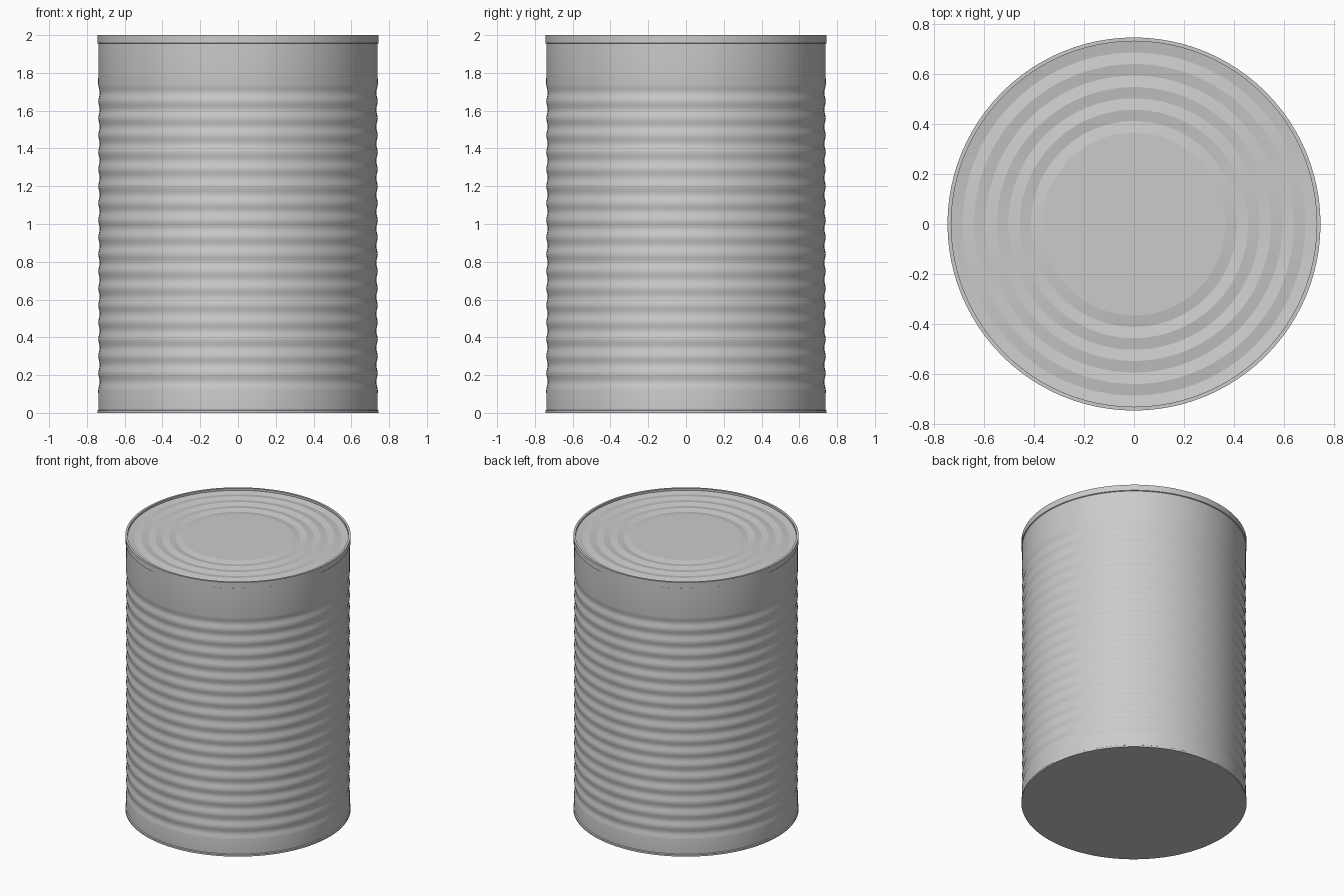
import bpy, bmesh, math

if "Cube" in bpy.data.objects:
    bpy.data.objects.remove(bpy.data.objects["Cube"])

SEGMENTS = 96

metal = bpy.data.materials.new("tin grey")
metal.diffuse_color = (0.6, 0.6, 0.6, 1)
metal.use_nodes = True
metal.node_tree.nodes["Principled BSDF"].inputs["Base Color"].default_value = metal.diffuse_color


def lathe(name, profile, angle):
    """Spin an (r, z) profile round z; r = 0 makes a pole."""
    bm = bmesh.new()
    rings = []
    for r, z in profile:
        if r == 0:
            rings.append([bm.verts.new((0, 0, z))] * SEGMENTS)
        else:
            rings.append([bm.verts.new((r * math.cos(2 * math.pi * i / SEGMENTS),
                                        r * math.sin(2 * math.pi * i / SEGMENTS), z))
                          for i in range(SEGMENTS)])
    for a, b in zip(rings, rings[1:]):
        for i in range(SEGMENTS):
            j = (i + 1) % SEGMENTS
            bm.faces.new(list(dict.fromkeys((a[i], a[j], b[j], b[i]))))
    mesh = bpy.data.meshes.new(name)
    bm.to_mesh(mesh)
    bm.free()
    mesh.materials.append(metal)
    ob = bpy.data.objects.new(name, mesh)
    bpy.context.collection.objects.link(ob)
    mesh.shade_smooth()
    bpy.context.view_layer.objects.active = ob
    ob.select_set(True)
    bpy.ops.object.shade_smooth_by_angle(angle=math.radians(angle))
    ob.select_set(False)
    return ob


# Wall with 18 shallow pressed grooves, flat base and rolled bottom rim
wall = [(0, 0), (0.745, 0), (0.745, 0.012), (0.739, 0.016)]
PITCH, START, STEPS = 0.09, 0.12, 6
for k in range(18 * STEPS + 1):
    depth = 0.004 * (1 - math.cos(2 * math.pi * k / STEPS))
    wall.append((0.74 - depth, START + k * PITCH / STEPS))
# Top rim
wall += [(0.739, 1.955), (0.745, 1.958), (0.745, 2.0), (0.73, 2.0), (0.73, 1.985)]
lathe("can_body", wall, 30)

# Lid with concentric pressed rings and a flat centre
lid = [(0.73, 1.985)]
for r in (0.685, 0.593, 0.502, 0.411):
    lid += [(r, 1.977), (r - 0.046, 1.985)]
lid.append((0, 1.985))
lathe("lid", lid, 5)
